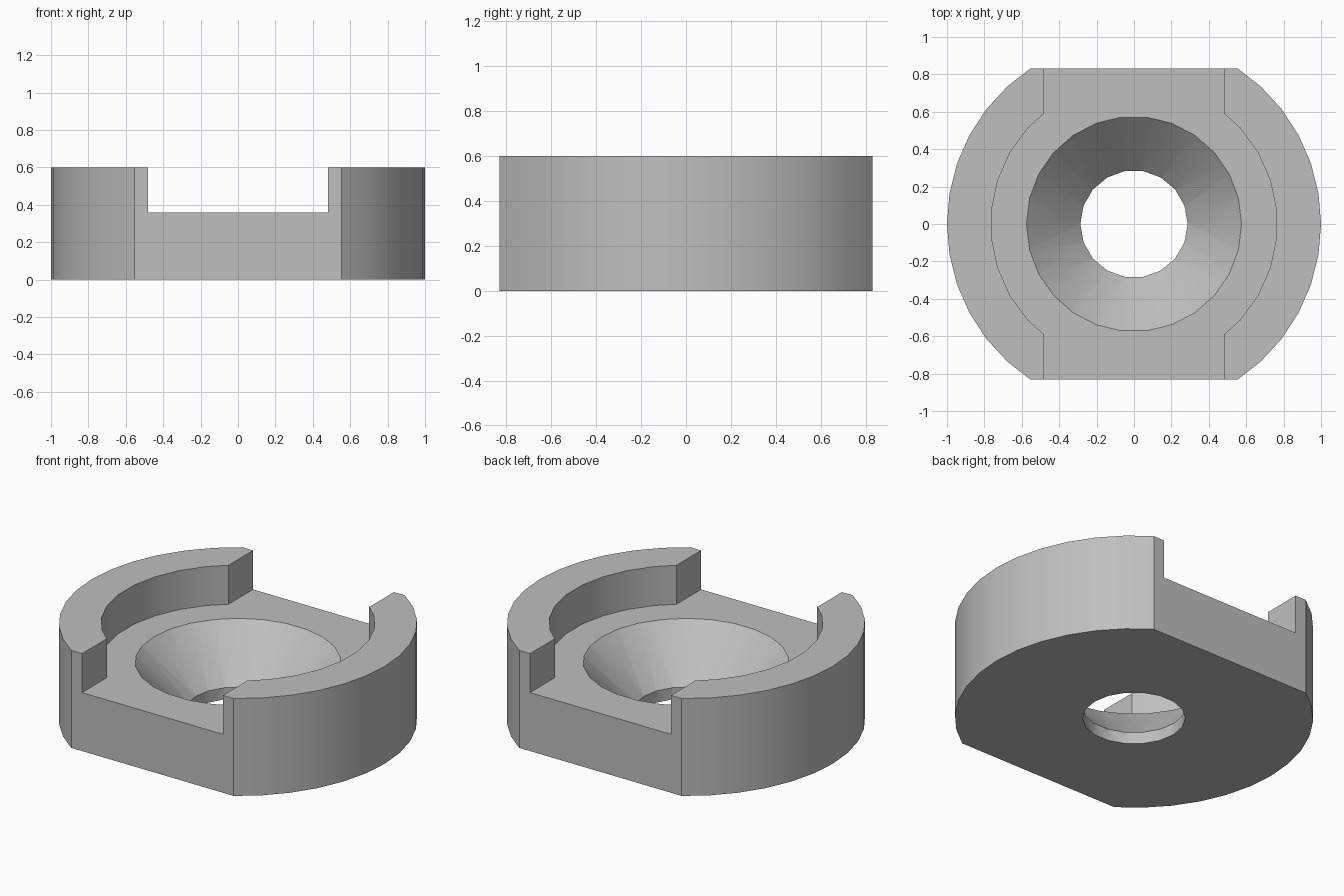
import bpy, bmesh, math
from mathutils import Vector

cube = bpy.data.objects.get("Cube")
if cube:
    bpy.data.objects.remove(cube)

HEIGHT, FLOOR, FLAT_Y = 0.6, 0.36, 0.832


def make_object(name, bm):
    bmesh.ops.recalc_face_normals(bm, faces=bm.faces)
    mesh = bpy.data.meshes.new(name)
    bm.to_mesh(mesh)
    bm.free()
    obj = bpy.data.objects.new(name, mesh)
    bpy.context.collection.objects.link(obj)
    return obj


def ring(sides, radius, z, turn=0.0):
    """Points of a regular polygon; turn is a fraction of one side."""
    angles = [math.tau * (i + turn) / sides for i in range(sides)]
    return [Vector((radius * math.cos(a), radius * math.sin(a), z)) for a in angles]


def hull(name, points):
    """Convex solid around the points."""
    bm = bmesh.new()
    for p in points:
        bm.verts.new(p)
    bmesh.ops.convex_hull(bm, input=bm.verts[:])
    bmesh.ops.dissolve_limit(bm, angle_limit=0.001, verts=bm.verts[:], edges=bm.edges[:])
    return make_object(name, bm)


def cut(target, cutter):
    cutter.hide_render = True
    mod = target.modifiers.new("cut", "BOOLEAN")
    mod.operation = "DIFFERENCE"
    mod.solver = "EXACT"
    mod.object = cutter
    bpy.context.view_layer.objects.active = target
    bpy.ops.object.modifier_apply(modifier=mod.name)
    bpy.data.objects.remove(cutter)


def box(name, x, y0, y1, z0, z1):
    return hull(name, [Vector((sx * x, y, z)) for sx in (-1, 1) for y in (y0, y1) for z in (z0, z1)])


# Round body
body = hull("washer_body", ring(38, 1, 0) + ring(38, 1, HEIGHT))

# Flats on the front and back
for side in (-1, 1):
    cut(body, box("flat_cutter", 1.5, side * FLAT_Y, side * 2, -1, 2))

# Straight slot and round pocket, sharing one floor
pocket = hull("pocket_cutter", ring(30, 0.765, FLOOR, 0.5) + ring(30, 0.765, 1, 0.5))
cut(body, pocket)
cut(body, box("slot_cutter", 0.48, -2, 2, FLOOR, 1))

# Through hole, then the conical countersink
cut(body, hull("hole_cutter", ring(18, 0.287, -1) + ring(18, 0.287, 0.2)))
cut(body, hull("countersink_cutter", ring(18, 0.275, 0.06) + ring(26, 0.615, FLOOR + 0.04)))

# Grey finish
grey = bpy.data.materials.new("grey_metal")
grey.use_nodes = True
colour = (0.52, 0.52, 0.52, 1)
grey.diffuse_color = colour
grey.node_tree.nodes["Principled BSDF"].inputs["Base Color"].default_value = colour
body.data.materials.clear()
body.data.materials.append(grey)
for poly in body.data.polygons:
    poly.material_index = 0

# Smooth round walls, sharp corners
bpy.ops.object.select_all(action="DESELECT")
body.select_set(True)
bpy.context.view_layer.objects.active = body
bpy.ops.object.shade_smooth_by_angle(angle=math.radians(25))
